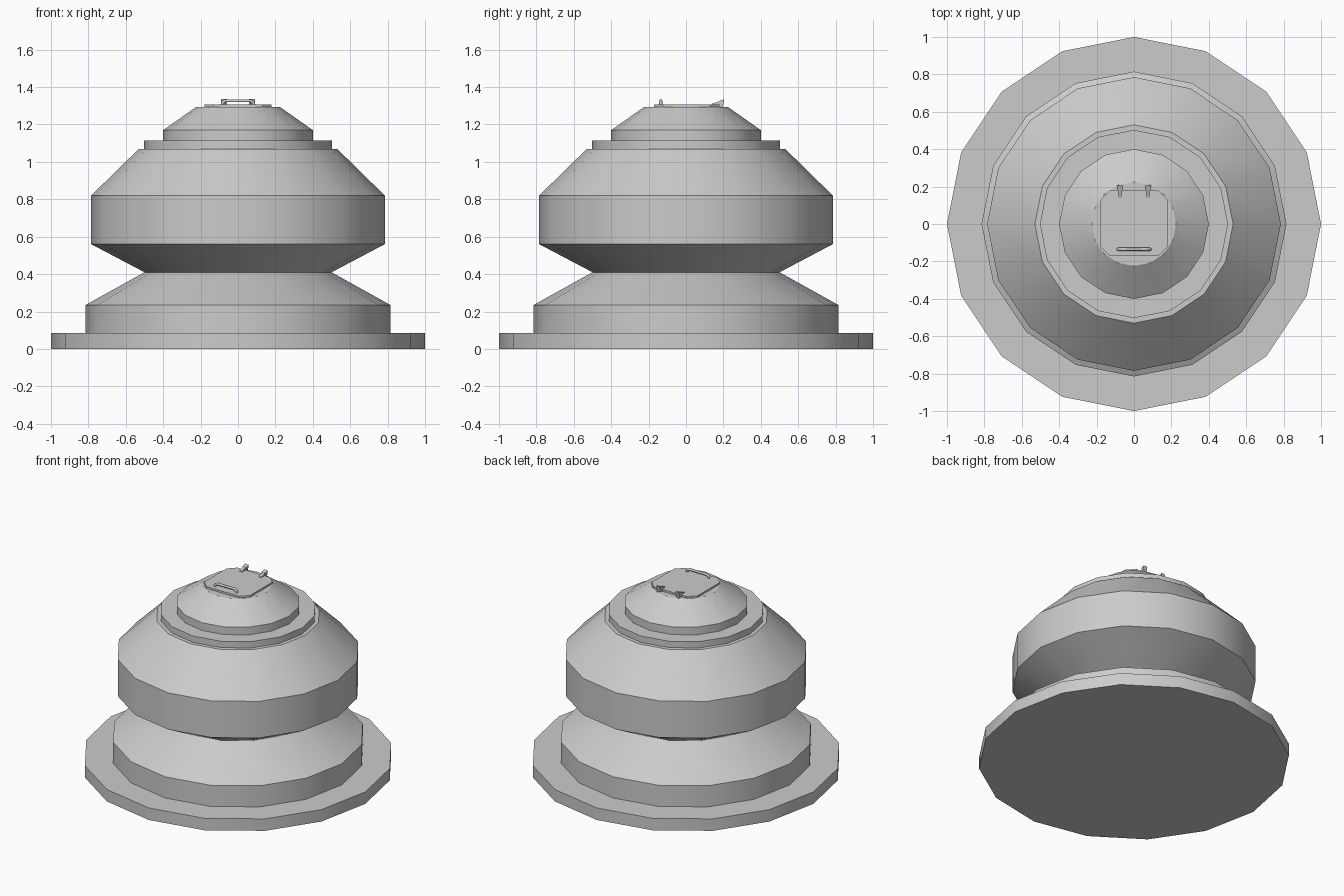
import bpy, bmesh
from math import radians, sin, cos, tau

if "Cube" in bpy.data.objects:
    bpy.data.objects.remove(bpy.data.objects["Cube"])

SIDES = 16


def finish(name, bm, smooth=True):
    bmesh.ops.recalc_face_normals(bm, faces=bm.faces)
    mesh = bpy.data.meshes.new(name)
    bm.to_mesh(mesh)
    bm.free()
    obj = bpy.data.objects.new(name, mesh)
    bpy.context.collection.objects.link(obj)
    if smooth:
        bpy.ops.object.select_all(action='DESELECT')
        obj.select_set(True)
        bpy.context.view_layer.objects.active = obj
        bpy.ops.object.shade_smooth_by_angle(angle=radians(33))
    return obj


def lathe(name, profile, cap_bottom=False, cap_top=False):
    """Turn a (radius, z) profile into a 16-sided body."""
    bm = bmesh.new()
    rings = [[bm.verts.new((r * cos(tau * i / SIDES), r * sin(tau * i / SIDES), z))
              for i in range(SIDES)] for r, z in profile]
    for a, b in zip(rings, rings[1:]):
        for i in range(SIDES):
            j = (i + 1) % SIDES
            bm.faces.new((a[i], a[j], b[j], b[i]))
    if cap_bottom:
        bm.faces.new(rings[0][::-1])
    if cap_top:
        bm.faces.new(rings[-1])
    return finish(name, bm)


def extrude(name, points, offset):
    """Extrude a flat outline along an offset vector."""
    bm = bmesh.new()
    face = bm.faces.new([bm.verts.new(p) for p in points])
    new = bmesh.ops.extrude_face_region(bm, geom=[face])['geom']
    bmesh.ops.translate(bm, vec=offset,
                        verts=[v for v in new if isinstance(v, bmesh.types.BMVert)])
    return finish(name, bm, smooth=False)


# One continuous shell from foot plate to dome cap
lathe("turret_shell", [
    (1.0, 0.0), (1.0, 0.085),          # foot plate
    (0.815, 0.085), (0.815, 0.235),    # pedestal drum
    (0.50, 0.41),                      # waist
    (0.785, 0.56), (0.785, 0.82),      # main drum
    (0.53, 1.07),                      # shoulder
    (0.503, 1.07), (0.503, 1.115),     # collar
    (0.40, 1.115), (0.40, 1.17),       # cap rim
    (0.225, 1.293),                    # dome cap
], cap_bottom=True, cap_top=True)

# Hatch lid with chamfered corners
x, y0, y1, c = 0.18, -0.172, 0.178, 0.05
outline = [(-x + c, y0), (x - c, y0), (x, y0 + c), (x, y1 - c),
           (x - c, y1), (-x + c, y1), (-x, y1 - c), (-x, y0 + c)]
extrude("hatch_lid", [(px, py, 1.29) for px, py in outline], (0, 0, 0.016))

# Hinges: narrow sloping strap and wider knuckle
for side, sx in (("left", -0.075), ("right", 0.075)):
    extrude("hinge_strap_" + side,
            [(sx - 0.01, y, z) for y, z in
             ((0.14, 1.304), (0.19, 1.304), (0.19, 1.328), (0.14, 1.311))],
            (0.02, 0, 0))
    extrude("hinge_knuckle_" + side,
            [(sx - 0.015, y, z) for y, z in
             ((0.18, 1.293), (0.196, 1.293), (0.205, 1.335), (0.18, 1.326))],
            (0.03, 0, 0))

# Grab handle
curve = bpy.data.curves.new("hatch_handle", 'CURVE')
curve.dimensions = '3D'
curve.bevel_depth = 0.009
curve.bevel_resolution = 1
curve.use_fill_caps = True
path = [(-0.086, 1.303), (-0.082, 1.318), (-0.068, 1.327),
        (0.068, 1.327), (0.082, 1.318), (0.086, 1.303)]
spline = curve.splines.new('POLY')
spline.points.add(len(path) - 1)
for p, (px, pz) in zip(spline.points, path):
    p.co = (px, -0.135, pz, 1)
bpy.context.collection.objects.link(bpy.data.objects.new("hatch_handle", curve))
